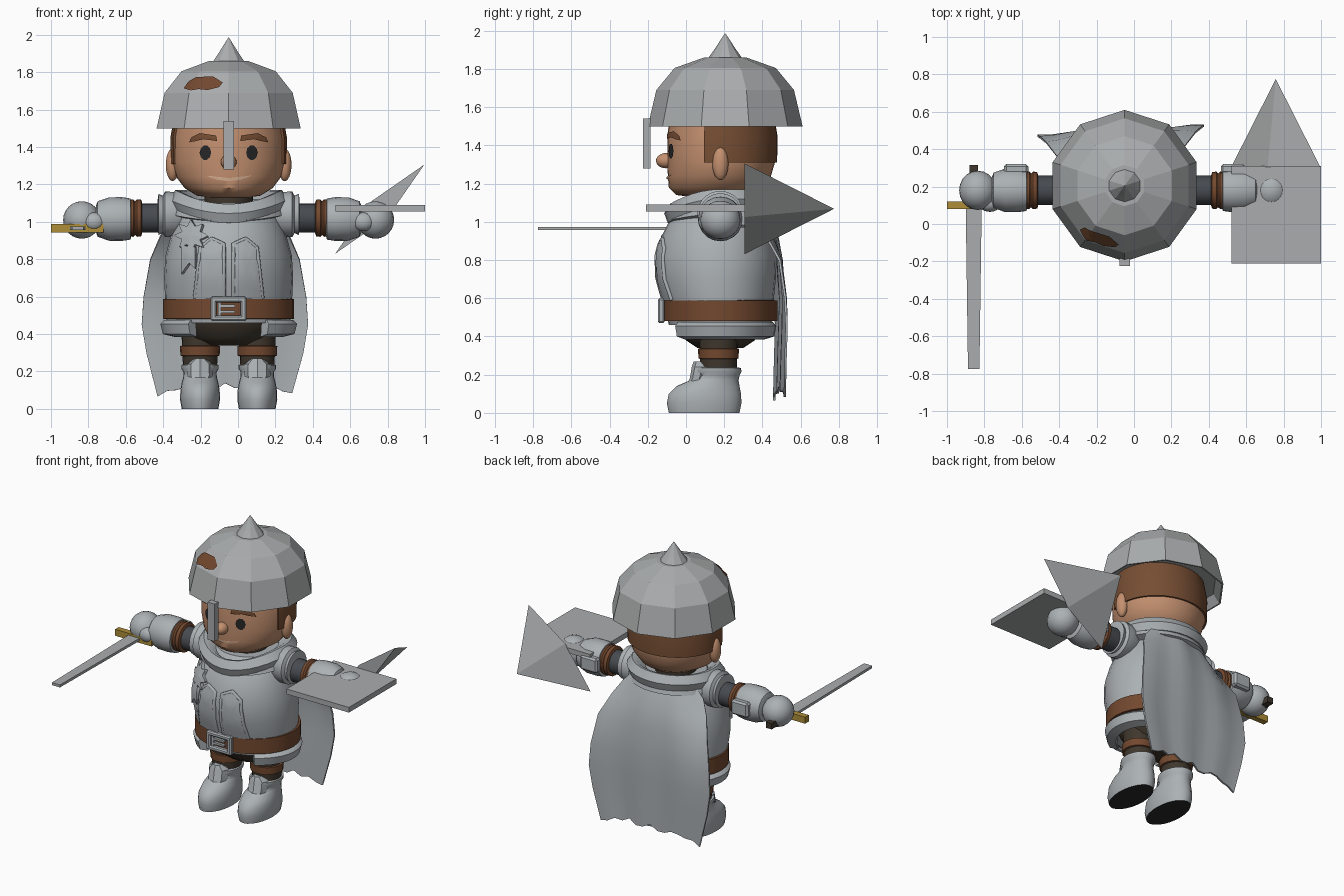
import bpy, bmesh, math, random
from mathutils import Vector
from mathutils.bvhtree import BVHTree

if "Cube" in bpy.data.objects:
    bpy.data.objects.remove(bpy.data.objects["Cube"])

random.seed(3)
CX, CY, ARM_Z = -0.05, 0.18, 1.03


def material(name, rgb):
    m = bpy.data.materials.new(name)
    m.diffuse_color = (*rgb, 1)
    m.use_nodes = True
    m.node_tree.nodes["Principled BSDF"].inputs["Base Color"].default_value = m.diffuse_color
    return m


ARMOR = material("pale armor", (0.41, 0.44, 0.46))
STEEL = material("steel", (0.40, 0.415, 0.42))
LEATHER = material("brown leather", (0.17, 0.065, 0.028))
HAIR = material("brown hair", (0.18, 0.075, 0.033))
SKIN = material("skin", (0.55, 0.28, 0.16))
LIP = material("light lip", (0.66, 0.42, 0.28))
CLOTH = material("dark brown cloth", (0.05, 0.038, 0.026))
SLEEVE = material("dark sleeve", (0.062, 0.07, 0.08))
GOLD = material("gold", (0.42, 0.27, 0.04))
BLACK = material("black sole", (0.02, 0.02, 0.022))


def finish(name, bm, mat, smooth=40, outward=True):
    if outward:
        bmesh.ops.recalc_face_normals(bm, faces=bm.faces)
    for f in bm.faces:
        f.smooth = smooth > 0
    for e in bm.edges:
        e.smooth = len(e.link_faces) == 2 and e.calc_face_angle(0) < math.radians(smooth)
    me = bpy.data.meshes.new(name)
    bm.to_mesh(me)
    bm.free()
    me.materials.append(mat)
    ob = bpy.data.objects.new(name, me)
    bpy.context.collection.objects.link(ob)
    return ob


def loft(name, rings, mat, n=28, axis='z', smooth=40, arc=None, loop=False, bend=None):
    """Rings are (position, centre u, centre v, radius u, radius v); angle 0 is the front."""
    bm = bmesh.new()
    a0, a1 = arc or (0, 360)
    cols = n + 1 if arc else n
    grid = []
    for p, cu, cv, ru, rv in rings:
        row = []
        for i in range(cols):
            a = math.radians(a0 + (a1 - a0) * i / n)
            u, v = cu + ru * math.sin(a), cv - rv * math.cos(a)
            z = p + (bend(a) if bend else 0)
            row.append(bm.verts.new((u, v, z) if axis == 'z' else (p, u, v)))
        grid.append(row)
    pairs = list(zip(grid, grid[1:])) + ([(grid[-1], grid[0])] if loop else [])
    for r, s in pairs:
        for i in range(n):
            j = (i + 1) % cols
            bm.faces.new((r[i], r[j], s[j], s[i]))
    if not loop and not arc:
        bm.faces.new(grid[0])
        bm.faces.new(grid[-1])
    if loop and arc:
        bm.faces.new([r[0] for r in grid])
        bm.faces.new([r[-1] for r in grid])
    return finish(name, bm, mat, smooth)


def box(name, c, d, mat, bevel=0.0):
    bm = bmesh.new()
    bmesh.ops.create_cube(bm, size=1)
    for v in bm.verts:
        v.co = Vector([v.co[i] * d[i] + c[i] for i in range(3)])
    if bevel:
        bmesh.ops.bevel(bm, geom=bm.edges[:], offset=bevel, segments=1, affect='EDGES')
    return finish(name, bm, mat, 0)


def ball(name, c, r, mat):
    bm = bmesh.new()
    bmesh.ops.create_uvsphere(bm, u_segments=20, v_segments=12, radius=1)
    for v in bm.verts:
        v.co = Vector([v.co[i] * r[i] + c[i] for i in range(3)])
    return finish(name, bm, mat, 60)


def tree(ob):
    me = ob.data
    return BVHTree.FromPolygons([v.co.copy() for v in me.vertices], [p.vertices[:] for p in me.polygons])


def on_front(bvh, x, z, off):
    hit, nor, _, _ = bvh.ray_cast(Vector((x, -2, z)), Vector((0, 1, 0)))
    return (hit + nor * off) if hit else Vector((x, 0, z))


def decal(name, outline, bvh, mat, off=0.007):
    """Thin patch draped on a front surface, from an (x, z) outline."""
    pts = []
    for p, q in zip(outline, outline[1:] + outline[:1]):
        pts += [(p[0] + (q[0] - p[0]) * t / 3, p[1] + (q[1] - p[1]) * t / 3) for t in range(3)]
    mx, mz = (sum(p[i] for p in pts) / len(pts) for i in (0, 1))
    bm = bmesh.new()
    rows = [[bm.verts.new(on_front(bvh, mx + (x - mx) * k, mz + (z - mz) * k, off)) for x, z in pts]
            for k in (0.25, 0.5, 0.75, 1)]
    mid = bm.verts.new(on_front(bvh, mx, mz, off))
    n = len(pts)
    for i in range(n):
        j = (i + 1) % n
        bm.faces.new((mid, rows[0][i], rows[0][j]))
        for r, s in zip(rows, rows[1:]):
            bm.faces.new((r[i], s[i], s[j], r[j]))
    bm.normal_update()
    if sum(f.normal.y for f in bm.faces) > 0:
        bmesh.ops.reverse_faces(bm, faces=bm.faces)
    return finish(name, bm, mat, 40, False)


def ellipse(x, z, rx, rz, n=10):
    return [(x + rx * math.cos(math.tau * i / n), z + rz * math.sin(math.tau * i / n)) for i in range(n)]


# Torso, belt, trousers and open-fronted skirt
torso = loft("torso", [(.46, CX, .18, .33, .27), (.6, CX, .17, .34, .29), (.7, CX, .16, .345, .31),
                       (.82, CX, .16, .338, .315), (.92, CX, .16, .31, .29), (1.02, CX, .17, .27, .25),
                       (1.1, CX, .18, .2, .19)], ARMOR)
body = tree(torso)
loft("belt", [(z, CX, CY, r, r - .052) for z, r in ((.48, .33), (.482, .35), (.588, .35), (.59, .33))], LEATHER, 32)
loft("trousers", [(.34, CX, CY, .14, .12), (.38, CX, CY, .22, .18), (.46, CX, CY, .27, .22), (.5, CX, CY, .28, .23)], CLOTH)
loft("skirt", [(z, CX, CY, r, r * .8) for z, r in ((.48, .3), (.475, .345), (.455, .366), (.4, .352), (.385, .29))],
     ARMOR, 28, arc=(36, 324), loop=True)

# Buckle frame and prongs
for s in (-1, 1):
    box("buckle_side", (CX + s * .08, -.13, .535), (.032, .035, .13), ARMOR, .008)
    box("buckle_bar", (CX, -.13, .535 + s * .05), (.19, .035, .03), ARMOR, .008)
for z in (.52, .55):
    box("buckle_prong", (CX - .01, -.125, z), (.09, .02, .014), ARMOR)
box("buckle_post", (CX - .05, -.125, .535), (.016, .02, .08), ARMOR)


def trim(name, pts, r=.011):
    cu = bpy.data.curves.new(name, 'CURVE')
    cu.dimensions, cu.bevel_depth, cu.bevel_resolution, cu.use_fill_caps = '3D', r, 1, True
    path = [Vector(a).lerp(Vector(b), t / 5) for a, b in zip(pts, pts[1:]) for t in range(6)]
    sp = cu.splines.new('POLY')
    sp.points.add(len(path) - 1)
    for p, (x, z) in zip(sp.points, path):
        p.co = (*on_front(body, x, z, .003), 1)
    cu.materials.append(ARMOR)
    bpy.context.collection.objects.link(bpy.data.objects.new(name, cu))


# Chest panels with raised edges, star medal and ribbon
for s in (-1, 1):
    panel = [(CX + s * x, z) for x, z in ((.18, .59), (.15, .86), (.09, .91), (.025, .88), (.025, .59))]
    decal("chest_panel", panel, body, ARMOR, .01)
    trim("panel_trim", panel)
star = [(-.24 + r * math.sin(a), .92 + r * math.cos(a))
        for i in range(16) for r, a in [((.085, .05)[i % 2], math.tau * i / 16)]]
for nm, shape in (("medal_star", star),
                  ("medal_ribbon", [(-.29, .87), (-.22, .86), (-.22, .75), (-.25, .78), (-.29, .72)])):
    m = decal(nm, shape, body, ARMOR, .022).modifiers.new("thickness", 'SOLIDIFY')
    m.thickness = .02

# Neck and draped collar dipping at the front
loft("neck", [(1.02, CX, CY, .13, .14), (1.18, CX, CY, .13, .14)], CLOTH)
dip = lambda k: (lambda a: -k * max(0, math.cos(a)) ** 2)
loft("collar", [(z, CX, CY, r, r * .92) for z, r in ((1.12, .2), (1.165, .26), (1.17, .285), (1.12, .32), (1.07, .3), (1.06, .2))],
     ARMOR, 32, loop=True, bend=dip(.075))
loft("mantle", [(z, CX, CY, r, r * .88) for z, r in ((1.1, .22), (1.08, .3), (1.04, .315), (1.02, .24))],
     ARMOR, 32, loop=True, bend=dip(.035))

# Head, hair shell, ears and face
head = loft("head", [(1.13, CX, .15, .1, .12), (1.14, CX, .15, .17, .2), (1.18, CX, .16, .235, .25),
                     (1.24, CX, .175, .28, .27), (1.32, CX, .185, .302, .283), (1.45, CX, .185, .3, .283),
                     (1.62, CX, .185, .27, .26)], SKIN, 36)
face = tree(head)
loft("hair", [(z, CX, .185, r, r - .018) for z, r in ((1.31, .295), (1.31, .31), (1.45, .312), (1.6, .285), (1.6, .26))],
     HAIR, 28, arc=(72, 288), loop=True)
for s in (-1, 1):
    ball("ear", (CX + s * .3, .18, 1.305), (.036, .042, .087), SKIN)
    decal("eye", ellipse(CX + s * .122, 1.37, .03, .04), face, BLACK)
    decal("eyebrow", [(CX + s * x, z) for x, z in ((.205, 1.425), (.195, 1.45), (.15, 1.473), (.065, 1.46),
                                                  (.06, 1.432), (.13, 1.442), (.17, 1.432))], face, HAIR, .009)
ball("nose", (CX, -.105, 1.32), (.042, .052, .04), SKIN)
decal("mouth", [(CX + x, z) for x, z in ((-.12, 1.248), (-.06, 1.238), (0, 1.235), (.06, 1.238), (.12, 1.248),
                                         (.06, 1.225), (0, 1.218), (-.06, 1.225))], face, LIP)

# Faceted helmet with spike, nose guard and rust patch
HY = .205
helmet = loft("helmet", [(z, CX, HY, r, r) for z, r in ((1.56, .355), (1.5, .395), (1.5, .405), (1.69, .36), (1.805, .265), (1.86, .11))],
              STEEL, 10, smooth=0)
loft("helmet_spike", [(z, CX, HY, r, r) for z, r in ((1.83, .108), (1.9, .058), (1.985, .002))], STEEL, 10, smooth=0)
box("nose_guard", (CX, -.205, 1.41), (.056, .04, .26), STEEL)
decal("rust_patch", [(-.285, 1.71), (-.26, 1.745), (-.22, 1.77), (-.13, 1.772), (-.08, 1.74), (-.1, 1.715),
                     (-.16, 1.7), (-.21, 1.705), (-.25, 1.698)], tree(helmet), LEATHER, .008)

# Arms, legs and boots
for s in (-1, 1):
    def limb(name, prof, mat, z=ARM_Z):
        loft(name, [(CX + s * d, CY, z, r, r) for d, r in prof], mat, 20, 'x')
    limb("shoulder", [(.24, .1), (.29, .12), (.34, .122), (.352, .1), (.375, .11), (.38, .075)], ARMOR, 1.04)
    limb("sleeve", [(.36, .078), (.49, .078)], SLEEVE, 1.02)
    limb("arm_strap", [(.462, .08), (.468, .098), (.49, .1), (.5, .09), (.51, .1), (.53, .098), (.535, .08)], LEATHER, 1.02)
    limb("gauntlet", [(.52, .09), (.525, .11), (.57, .117), (.64, .116), (.7, .095), (.71, .07)], ARMOR, 1.015)
    box("gauntlet_plate", (CX + s * .58, CY + .115, 1.02), (.13, .05, .1), ARMOR, .012)
    ball("hand", (CX + s * .785, CY, 1.01), (.1, .105, .1), ARMOR)
    ball("thumb", (CX + s * .72, CY - .07, 1.0), (.06, .045, .05), ARMOR)

    lx = CX + s * .153
    loft("leg", [(.2, lx, .17, .09, .095), (.42, lx, .17, .1, .1)], CLOTH, 20)
    loft("leg_strap", [(z, lx, .17, r, r) for z, r in ((.28, .09), (.285, .105), (.335, .107), (.34, .09))], LEATHER, 20)
    boot = loft("boot", [(z, lx, (f + b) / 2, r, (b - f) / 2) for z, f, b, r in (
        (0, -.09, .28, .098), (.05, -.1, .29, .107), (.1, -.09, .288, .105), (.14, -.05, .28, .098), (.17, .02, .275, .09),
        (.195, .045, .28, .088), (.215, .035, .29, .1), (.235, .04, .288, .1), (.24, .07, .26, .08))], ARMOR, 24, smooth=50)
    boot.data.materials.append(BLACK)
    for p in boot.data.polygons:
        if p.normal.z < -.9 and p.center.z < .01:
            p.material_index = 1
    loft("shin_guard", [(.13, lx, .045, .045, .055), (.18, lx, .07, .07, .05), (.24, lx, .085, .068, .055),
                        (.27, lx, .09, .03, .05)], ARMOR, 8, smooth=30)

# Ragged cape
bm = bmesh.new()
grid = []
for z, hw, y, wrap in ((1.12, .2, .4, .06), (1.02, .29, .44, .09), (.93, .345, .475, .08), (.8, .4, .498, .03),
                       (.6, .435, .51, .012), (.45, .445, .505, 0), (.3, .42, .5, 0), (.12, .36, .495, 0)):
    row = []
    for i in range(15):
        u = i / 7 - 1
        rag = (-.045 * abs(u) ** 3 + random.uniform(-.02, .025)) if z < .2 else 0
        row.append(bm.verts.new((-.07 + hw * u, y + .025 * u - wrap * u * u + .006 * math.sin(9 * u), z + rag)))
    grid.append(row)
for r, s in zip(grid, grid[1:]):
    for i in range(14):
        bm.faces.new((r[i], r[i + 1], s[i + 1], s[i]))
cape = finish("cape", bm, ARMOR, 50)
cape.modifiers.new("thickness", 'SOLIDIFY').thickness = .012

# Sword: tapered blade, gold guard, dark grip
blade = box("sword_blade", (-.857, -.345, .965), (.085, .86, .018), STEEL)
for v in blade.data.vertices:
    if v.co.y < -.5:
        v.co.x = -.857 + (v.co.x + .857) * .72
box("sword_guard", (-.86, .1, .965), (.28, .04, .045), GOLD)
box("sword_grip", (-.857, .2, .965), (.045, .23, .04), CLOTH)

# Flat shield with a thin diamond-based spike behind it
box("shield_plate", (.76, .05, 1.072), (.48, .52, .036), STEEL)
bm = bmesh.new()
base = [bm.verts.new((.758 + x, .305, 1.068 + z)) for x, z in ((.238, .238), (-.043, .043), (-.238, -.238), (.043, -.043))]
tip = bm.verts.new((.758, .775, 1.068))
bm.faces.new(base)
for i in range(4):
    bm.faces.new((base[i], base[(i + 1) % 4], tip))
finish("shield_spike", bm, STEEL, 0)
